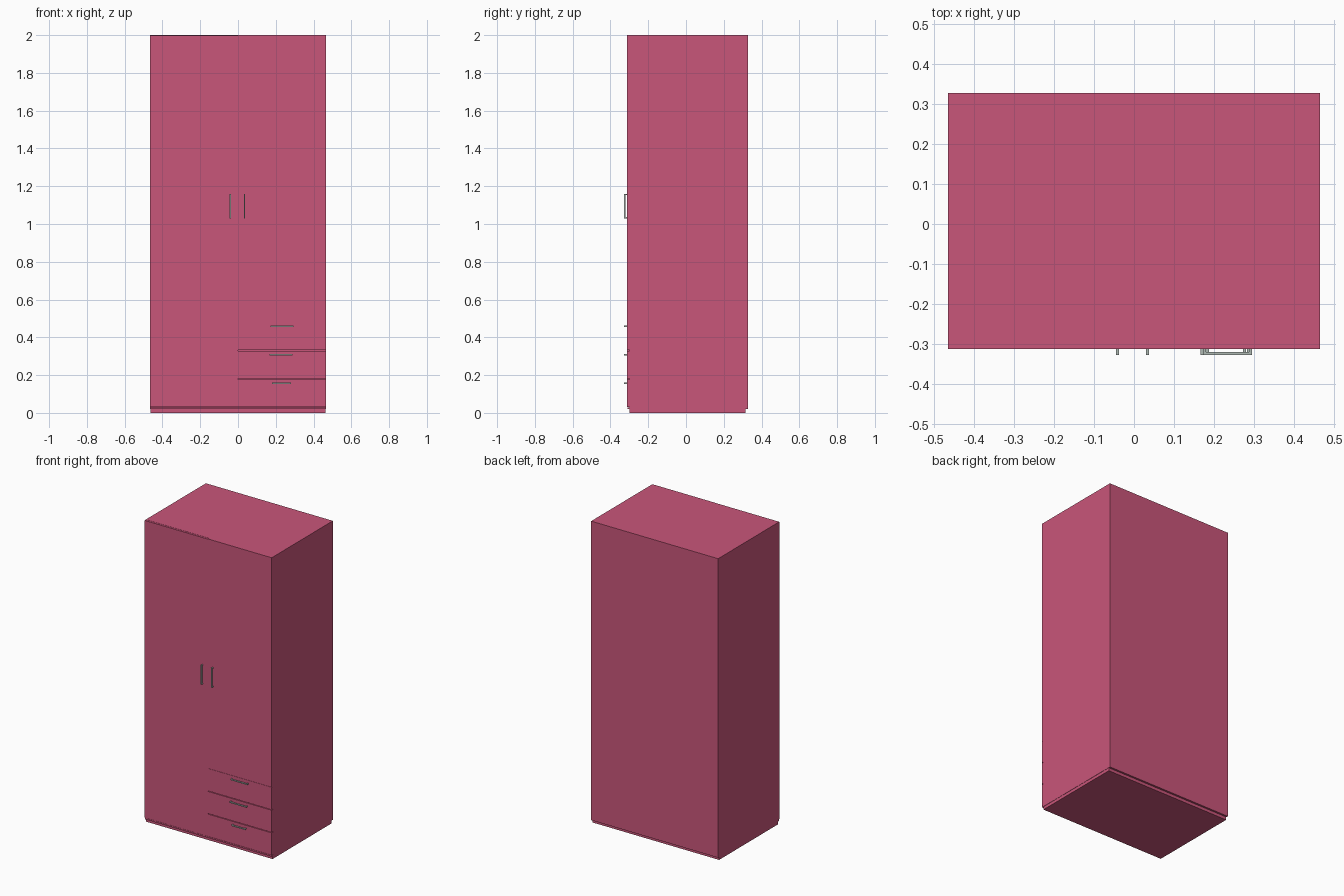
import bpy, bmesh
from mathutils import Vector

if "Cube" in bpy.data.objects:
    bpy.data.objects.remove(bpy.data.objects["Cube"])


def material(name, rgb):
    m = bpy.data.materials.new(name)
    m.diffuse_color = (*rgb, 1)
    m.use_nodes = True
    m.node_tree.nodes["Principled BSDF"].inputs["Base Color"].default_value = m.diffuse_color
    return m


pink = material("pink paint", (0.584, 0.093, 0.195))
metal = material("grey metal", (0.42, 0.48, 0.45))


def boxes(name, mat, spans):
    """One object made of boxes given as (x0, x1, y0, y1, z0, z1)."""
    bm = bmesh.new()
    for x0, x1, y0, y1, z0, z1 in spans:
        vs = bmesh.ops.create_cube(bm, size=1)["verts"]
        for v in vs:
            v.co = Vector((x1 if v.co.x > 0 else x0,
                           y1 if v.co.y > 0 else y0,
                           z1 if v.co.z > 0 else z0))
    me = bpy.data.meshes.new(name)
    bm.to_mesh(me)
    bm.free()
    me.materials.append(mat)
    ob = bpy.data.objects.new(name, me)
    bpy.context.collection.objects.link(ob)
    return ob


W, BACK, FRONT, FACE, TIP = 0.465, 0.328, -0.300, -0.312, -0.327

# Carcass and recessed plinth
boxes("carcass", pink, [(-W, W, FRONT, BACK, 0.02, 2.0)])
boxes("plinth", pink, [(-W + 0.002, W - 0.002, -0.300, 0.315, 0.0, 0.02)])
boxes("bottom_rail", pink, [(-W, W, FACE + 0.001, FRONT, 0.02, 0.029)])

# Doors: the left one is full height, the right one sits above the drawers
boxes("left_door", pink, [(-W, 0.0, FACE - 0.001, FRONT, 0.031, 1.999)])
boxes("right_door", pink, [(0.0, W, FACE, FRONT, 0.481, 2.0)])

# Drawer fronts with narrow gaps between them
for i, (z0, z1) in enumerate([(0.031, 0.178), (0.182, 0.328), (0.332, 0.480)]):
    boxes(f"drawer_front_{i + 1}", pink, [(0.0, W, FACE, FRONT, z0, z1)])

# Vertical door handles: a bar on two posts
T = 0.007
for side, x in (("left", -0.041), ("right", 0.034)):
    a, b = x - T / 2, x + T / 2
    boxes(f"{side}_door_handle", metal, [
        (a, b, TIP, TIP + T, 1.03, 1.16),
        (a, b, TIP + T, FACE, 1.03, 1.03 + T),
        (a, b, TIP + T, FACE, 1.16 - T, 1.16)])

# Horizontal drawer handles
for i, (x0, x1, z) in enumerate([(0.18, 0.28, 0.157), (0.166, 0.289, 0.307),
                                 (0.173, 0.295, 0.459)]):
    a, b = z - T / 2, z + T / 2
    boxes(f"drawer_handle_{i + 1}", metal, [
        (x0, x1, TIP, TIP + T, a, b),
        (x0, x0 + T, TIP + T, FACE, a, b),
        (x1 - T, x1, TIP + T, FACE, a, b)])
